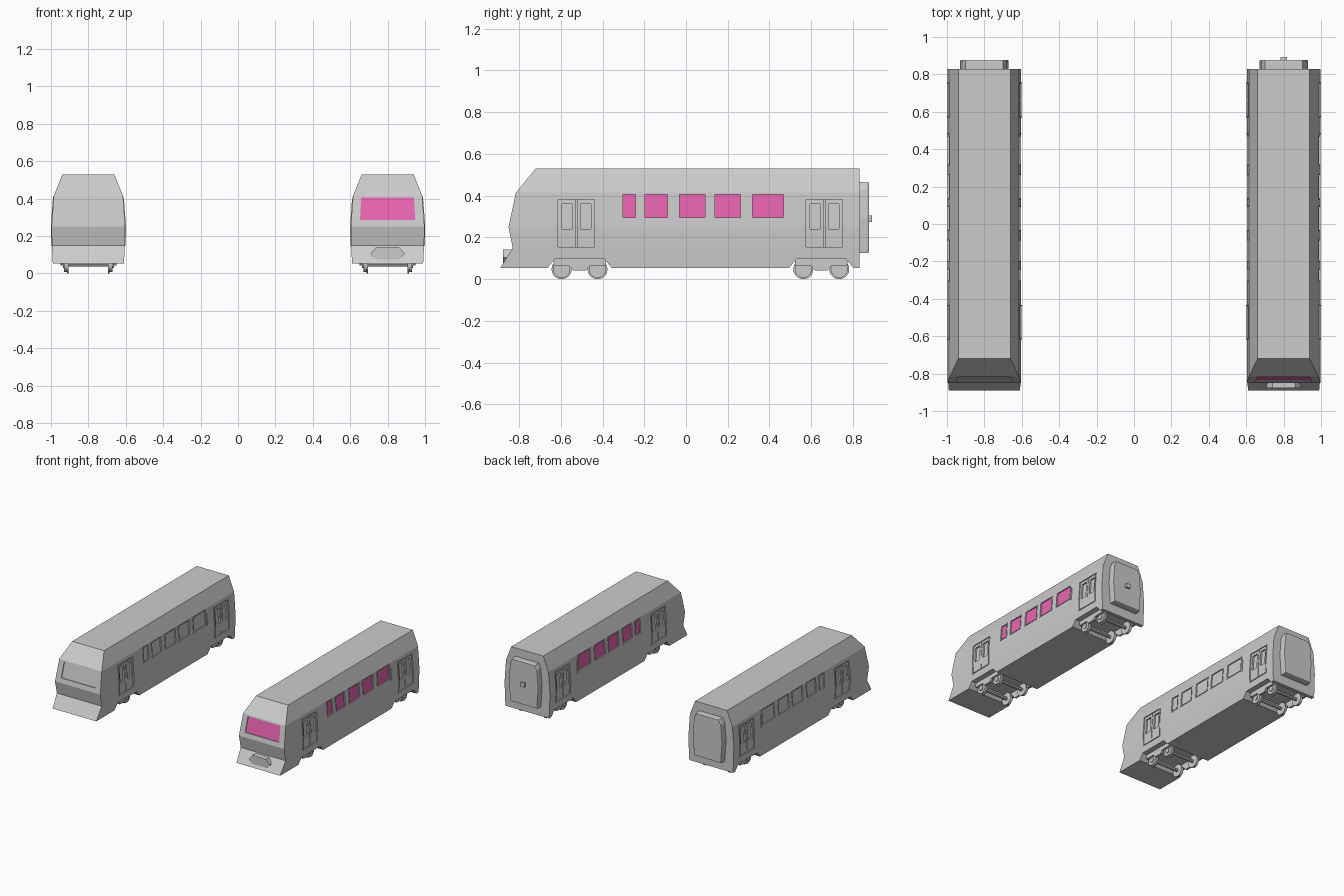
import bpy, bmesh, math
from mathutils import Matrix

if "Cube" in bpy.data.objects:
    bpy.data.objects.remove(bpy.data.objects["Cube"])

# Body levels: z, half width, front y
LEVELS = [(.053, .190, -.89), (.15, .195, -.83), (.25, .197, -.85),
          (.415, .185, -.815), (.53, .139, -.72)]
BACK = .83
WINDOWS = [(-.305, -.24), (-.20, -.085), (-.035, .095), (.135, .265), (.315, .47)]
DOORS = [(-.615, -.435), (.573, .753)]
BOGIES = [-.51, .648]


def at(z, col):
    """Half width (col 1) or front y (col 2) of the body at height z."""
    for a, b in zip(LEVELS, LEVELS[1:]):
        if z <= b[0]:
            t = (z - a[0]) / (b[0] - a[0])
            return a[col] + t * (b[col] - a[col])


def loft(bm, rings):
    """Closed solid through rings of equal point count."""
    vs = [[bm.verts.new(p) for p in r] for r in rings]
    n = len(vs[0])
    for a, b in zip(vs, vs[1:]):
        for i in range(n):
            j = (i + 1) % n
            bm.faces.new((a[i], a[j], b[j], b[i]))
    bm.faces.new(vs[0])
    bm.faces.new(vs[-1])


def panel(bm, y0, y1, z0, z1, inner, outer):
    """Slab following the side walls, on both sides of the car."""
    zs = [z0] + [l[0] for l in LEVELS if z0 + .001 < l[0] < z1 - .001] + [z1]
    for s in (-1, 1):
        rings = []
        for z in zs:
            xi, xo = s * (at(z, 1) + inner), s * (at(z, 1) + outer)
            rings.append([(xi, y0, z), (xi, y1, z), (xo, y1, z), (xo, y0, z)])
        loft(bm, rings)


def frame(bm, y0, y1, z0, z1, side, bottom, top, inner, outer):
    """Four bars around an opening."""
    panel(bm, y0, y0 + side, z0, z1, inner, outer)
    panel(bm, y1 - side, y1, z0, z1, inner, outer)
    panel(bm, y0 + side, y1 - side, z0, z0 + bottom, inner, outer)
    panel(bm, y0 + side, y1 - side, z1 - top, z1, inner, outer)


def windshield(bm, inner, outer):
    pts = [(-.148, .285), (.148, .285), (.141, .405), (-.141, .405)]
    loft(bm, [[(x, at(z, 2) + d, z) for x, z in pts] for d in (inner, outer)])


def disc(bm, x, y, z, r, w, n=20):
    m = Matrix.Translation((x, y, z)) @ Matrix.Rotation(math.pi / 2, 4, 'Y')
    bmesh.ops.create_cone(bm, cap_ends=True, segments=n, radius1=r, radius2=r,
                          depth=w, matrix=m)


def finish(bm, name, cx, mat=None):
    bmesh.ops.recalc_face_normals(bm, faces=bm.faces[:])
    me = bpy.data.meshes.new(name)
    bm.to_mesh(me)
    bm.free()
    ob = bpy.data.objects.new(name, me)
    ob.location.x = cx
    bpy.context.collection.objects.link(ob)
    if mat:
        me.materials.append(mat)
    return ob


def material(name, rgb):
    m = bpy.data.materials.new(name)
    m.diffuse_color = (*rgb, 1)
    m.use_nodes = True
    m.node_tree.nodes["Principled BSDF"].inputs["Base Color"].default_value = m.diffuse_color
    return m


def build_car(side, cx, glass=None, white=None):
    # Body shell
    bm = bmesh.new()
    loft(bm, [[(-w, f, z), (w, f, z), (w, BACK, z), (-w, BACK, z)]
              for z, w, f in LEVELS])
    body = finish(bm, side + "_body", cx)

    # Recesses for windows, doors, windshield and wheel bays
    bm = bmesh.new()
    for y0, y1 in WINDOWS:
        panel(bm, y0, y1, .293, .408, -.012, .03)
    for y0, y1 in DOORS:
        panel(bm, y0, y1, .152, .385, -.016, .03)
    windshield(bm, .014, -.05)
    for c in BOGIES:
        bay = [(-.17, .04), (-.155, .053), (-.118, .097), (.118, .097),
               (.155, .053), (.17, .04)]
        loft(bm, [[(x, c + y, z) for y, z in bay] for x in (-.3, .3)])
    cutter = finish(bm, side + "_cutter", cx)
    cutter.hide_render = True
    mod = body.modifiers.new("recesses", 'BOOLEAN')
    mod.operation, mod.solver, mod.object = 'DIFFERENCE', 'EXACT', cutter
    bpy.context.view_layer.objects.active = body
    bpy.ops.object.modifier_apply(modifier=mod.name)
    bpy.data.objects.remove(cutter)

    # Glass panes
    bm = bmesh.new()
    for y0, y1 in WINDOWS:
        panel(bm, y0, y1, .293, .408, -.02, -.006)
    windshield(bm, .02, .007)
    finish(bm, side + "_window_panes", cx, glass)

    # Window frames and the handrail strip
    bm = bmesh.new()
    for y0, y1 in WINDOWS:
        frame(bm, y0 - .003, y1 + .003, .29, .411, .006, .006, .006, -.01, .003)
    panel(bm, .481, .487, .28, .375, -.005, .004)
    finish(bm, side + "_window_frames", cx)

    # Door surrounds
    bm = bmesh.new()
    for y0, y1 in DOORS:
        frame(bm, y0 - .003, y1 + .003, .149, .388, .006, .006, .006, -.01, .004)
    finish(bm, side + "_door_surrounds", cx)

    # Double doors with an opening in each leaf
    bm = bmesh.new()
    for y0, y1 in DOORS:
        mid = (y0 + y1) / 2
        for a, b in ((y0 + .003, mid - .002), (mid + .002, y1 - .003)):
            frame(bm, a, b, .155, .382, .018, .085, .022, -.018, -.004)
    finish(bm, side + "_doors", cx, white)

    # Rear gangway plate
    bm = bmesh.new()
    half = [(.118, .125), (.13, .29), (.118, .43), (.10, .465)]
    outline = half + [(-x, z) for x, z in reversed(half)]
    loft(bm, [[(x * k, y, .295 + (z - .295) * k) for x, z in outline]
              for y, k in ((BACK - .01, 1), (.868, 1), (.876, .975))])
    finish(bm, side + "_gangway", cx)

    # Wheels with flanges, and axles
    bm = bmesh.new()
    for c in BOGIES:
        for dy in (-.086, .086):
            for s in (-1, 1):
                disc(bm, s * .121, c + dy, .048, .041, .018)
                disc(bm, s * .109, c + dy, .048, .048, .008)
                disc(bm, s * .132, c + dy, .048, .02, .008, 12)
            disc(bm, 0, c + dy, .048, .012, .22, 8)
    finish(bm, side + "_wheels", cx)

    # Bogie side frames
    bm = bmesh.new()
    arch = [(-.125, .097), (-.125, .065), (-.05, .065), (-.03, .042),
            (.03, .042), (.05, .065), (.125, .065), (.125, .097)]
    for c in BOGIES:
        for s in (-1, 1):
            loft(bm, [[(s * x, c + y, z) for y, z in arch] for x in (.134, .15)])
    finish(bm, side + "_bogie_frames", cx)


pink = material("pink_glass", (.82, .13, .44))
white = material("white_door", (.95, .95, .97))
build_car("left", -.8)
build_car("right", .8, pink, white)

# Front nose plate (right car only)
bm = bmesh.new()
hexagon = [(-.092, .105), (-.06, .07), (.06, .07), (.092, .105), (.06, .142), (-.06, .142)]
loft(bm, [[(x, y, z) for x, z in hexagon] for y in (-.877, -.82)])
finish(bm, "front_nose_plate", .8)

# Rear coupler (right car only)
bm = bmesh.new()
loft(bm, [[(-.018, y, .273), (.018, y, .273), (.018, y, .306), (-.018, y, .306)]
          for y in (.86, .892)])
finish(bm, "rear_coupler", .8)
